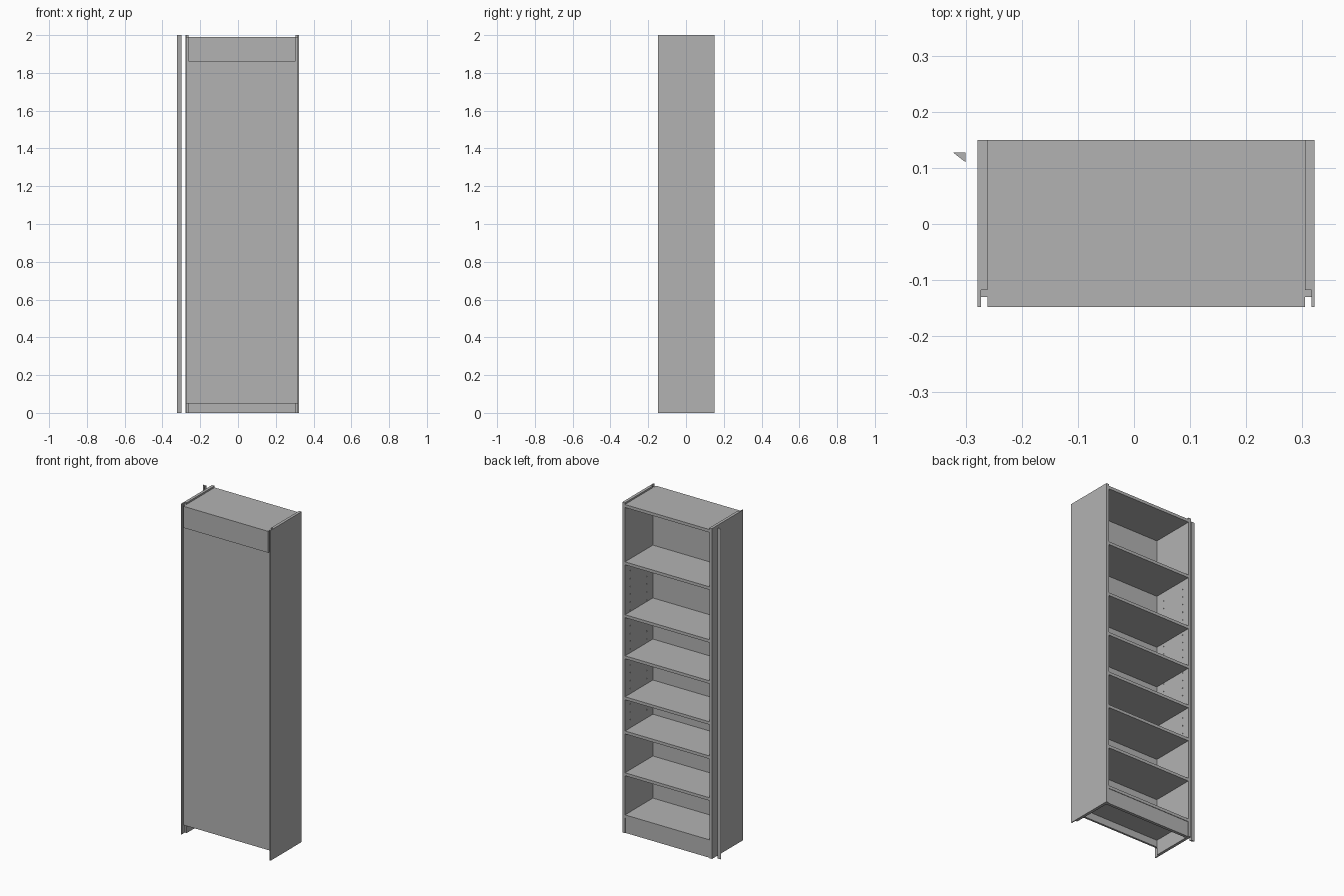
import bpy
import bmesh
from mathutils import Matrix

default = bpy.data.objects.get("Cube")
if default:
    bpy.data.objects.remove(default, do_unlink=True)

# One flat grey for the whole cabinet
grey = bpy.data.materials.new("plain grey")
grey.use_nodes = True
colour = (0.45, 0.45, 0.45, 1)
grey.diffuse_color = colour
grey.node_tree.nodes["Principled BSDF"].inputs["Base Color"].default_value = colour


def finish(name, bm):
    bmesh.ops.recalc_face_normals(bm, faces=bm.faces)
    mesh = bpy.data.meshes.new(name)
    bm.to_mesh(mesh)
    bm.free()
    mesh.materials.append(grey)
    obj = bpy.data.objects.new(name, mesh)
    bpy.context.scene.collection.objects.link(obj)
    return obj


def prism(name, outline, z0, z1):
    """Upright extrusion of an x, y outline."""
    bm = bmesh.new()
    face = bm.faces.new([bm.verts.new((x, y, z0)) for x, y in outline])
    top = bmesh.ops.extrude_face_region(bm, geom=[face])["geom"]
    verts = [v for v in top if isinstance(v, bmesh.types.BMVert)]
    bmesh.ops.translate(bm, verts=verts, vec=(0, 0, z1 - z0))
    return finish(name, bm)


def board(name, x0, x1, y0, y1, z0, z1):
    return prism(name, [(x0, y0), (x1, y0), (x1, y1), (x0, y1)], z0, z1)


CENTRE = 0.0215          # middle of the cabinet body
OUTER, INNER, LIP = 0.3005, 0.283, 0.2945
FRONT, BACK = -0.148, 0.15
REBATE, PANEL = -0.118, -0.13
THICK = 0.018
LEFT, RIGHT = CENTRE + INNER, CENTRE - INNER

# Side panels, rebated for the closing panel and drilled for shelf pins
for name, s in (("left", 1), ("right", -1)):
    profile = [(OUTER, FRONT), (OUTER, BACK), (INNER, BACK),
               (INNER, REBATE), (LIP, REBATE), (LIP, FRONT)]
    side = prism(name + "_side", [(CENTRE + s * x, y) for x, y in profile], 0, 2)

    bm = bmesh.new()
    for y in (0.1, -0.06):
        for i in range(20):
            place = (Matrix.Translation((CENTRE + s * INNER, y, 1.57 - i * 0.0475))
                     @ Matrix.Rotation(1.5708, 4, "Y"))
            bmesh.ops.create_cone(bm, cap_ends=True, segments=10, radius1=0.0035,
                                  radius2=0.0035, depth=0.02, matrix=place)
    holes = finish(name + "_pin_hole_cutter", bm)
    holes.hide_render = True
    holes.hide_viewport = True
    cut = side.modifiers.new("pin holes", "BOOLEAN")
    cut.operation = "DIFFERENCE"
    cut.solver = "EXACT"
    cut.object = holes

# Closing panel and hanging rail
board("closing_panel", CENTRE - LIP, CENTRE + LIP, PANEL, REBATE, 0.05, 1.99)
board("hanging_rail", RIGHT, LEFT, FRONT, PANEL, 1.86, 1.99)

# Top, plinth and shelves
board("top_board", RIGHT, LEFT, REBATE, BACK, 1.99 - THICK, 1.99)
board("plinth", RIGHT, LEFT, 0.127, 0.145, 0, 0.092)
for i, z in enumerate((0.11, 0.365, 0.618, 0.825, 1.073, 1.322, 1.642)):
    name = "bottom_board" if i == 0 else f"shelf_{i}"
    board(name, RIGHT, LEFT, REBATE, 0.148, z - THICK, z)

# Separate triangular trim strip beside the cabinet
prism("trim_strip", [(-0.322, 0.127), (-0.3, 0.127), (-0.3, 0.11)], 0, 2)
